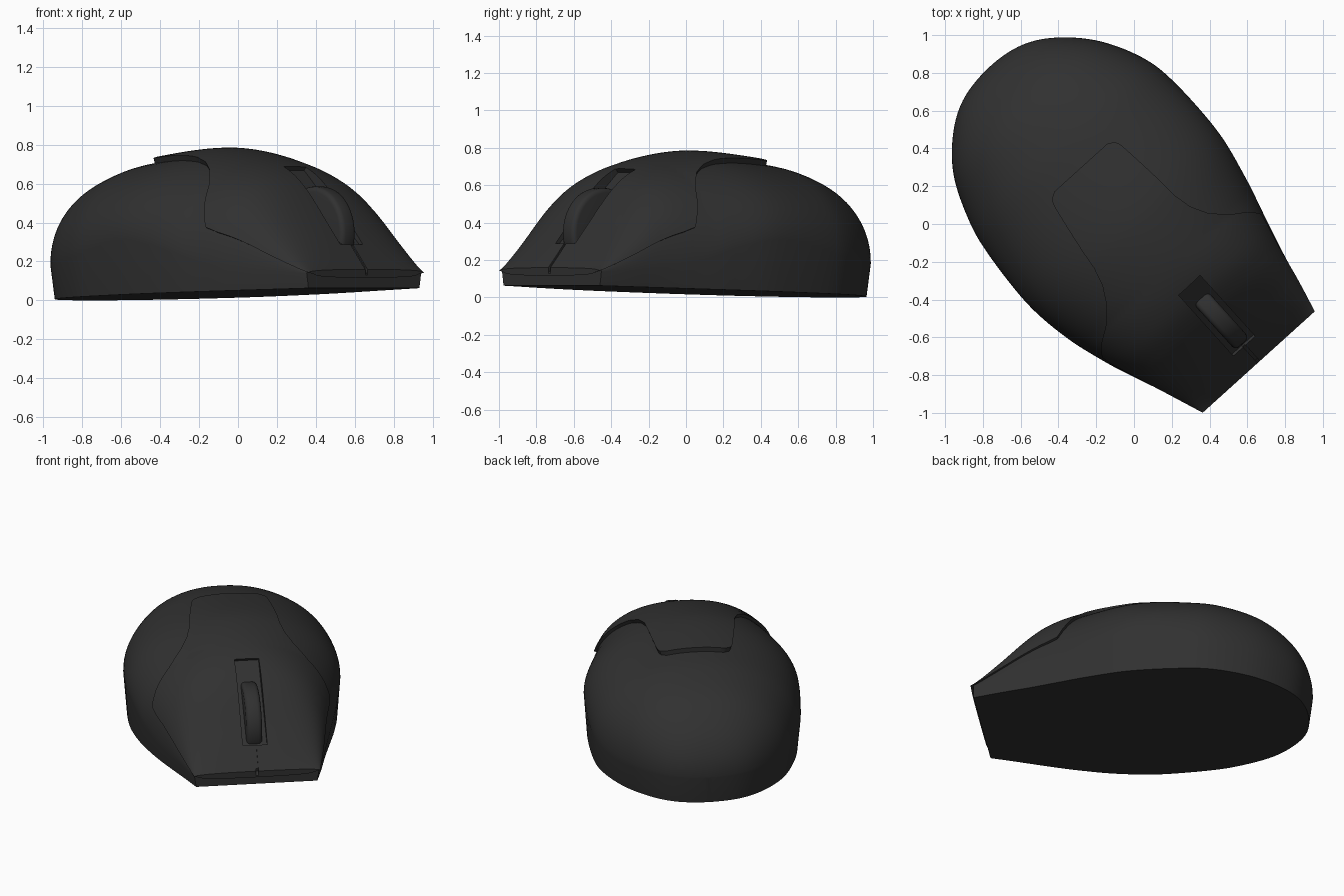
import bpy, bmesh, math
from mathutils import Matrix

if "Cube" in bpy.data.objects:
    bpy.data.objects.remove(bpy.data.objects["Cube"])

# Stations along the mouse: position, half width, crown height, sideways shift
KEYS = [(-1.13, 0, .18, 0), (-1.10, .205, .33, -.008), (-1.005, .37, .475, -.01),
        (-.84, .522, .605, -.008), (-.62, .627, .685, -.002), (-.41, .67, .722, -.008),
        (-.07, .68, .755, -.022), (.2, .638, .735, -.032), (.43, .574, .675, -.032),
        (.6, .519, .57, -.025), (.8, .453, .355, -.01), (.985, .39, .147, 0)]
# Button plate edge: position, fraction of the half width
EDGE = [(-.41, .27), (-.39, .32), (-.36, .34), (.03, .41), (.13, .46), (.22, .55), (.3, .69),
        (.36, .86), (.41, .95), (.48, .96), (.99, .995)]
LAST = len(KEYS) - 1


def station(s):
    """Smooth interpolation of the stations (Catmull-Rom)."""
    i = min(int(s), LAST - 1)
    t = s - i
    u, w, z, c = KEYS[1]
    before = (u, -w, .36 - z, c) if i == 0 else KEYS[i - 1]
    b, d = KEYS[i], KEYS[i + 1]
    after = KEYS[i + 2] if i + 2 <= LAST else tuple(2 * q - p for p, q in zip(b, d))
    return [.5 * (2 * q + (r - p) * t + (2 * p - 5 * q + 4 * r - e) * t * t
                  + (3 * q - p - 3 * r + e) * t ** 3)
            for p, q, r, e in zip(before, b, d, after)]


def power(u):
    """Squareness of the cross-section: round in the middle, flat at the front."""
    front = max(0, min(1, (u - .3) / .6))
    return 2.2 - .25 * math.exp(-((u - .05) / .45) ** 2) + .7 * front


def point(s, angle, grow=0):
    """Point on the domed shell, optionally offset outwards."""
    u, w, z, c = station(s)
    n = power(u)
    side = .18 - .02 * (u + 1.13) + .15 * math.exp(-((u + .08) / .45) ** 2)
    co, si = math.cos(angle), max(0, math.sin(angle))
    v = c + (w + grow) * math.copysign(abs(co) ** (2 / n), co)
    return (u, v, side + (z + grow - side) * si ** (2 / n))


def lerp_table(table, x):
    for (a, p), (b, q) in zip(table, table[1:]):
        if x <= b:
            return p + (q - p) * max(0, x - a) / (b - a)
    return table[-1][1]


material = bpy.data.materials.new("dark_plastic")
material.diffuse_color = (.03, .03, .03, 1)
material.use_nodes = True
material.node_tree.nodes["Principled BSDF"].inputs["Base Color"].default_value = material.diffuse_color


def loft(name, loops):
    """Closed solid through a row of closed loops."""
    bm = bmesh.new()
    rows = [[bm.verts.new(p) for p in loop] for loop in loops]
    count = len(rows[0])
    for a, b in zip(rows, rows[1:]):
        for j in range(count):
            k = (j + 1) % count
            bm.faces.new((a[j], a[k], b[k], b[j]))
    bm.faces.new(rows[0])
    bm.faces.new(rows[-1])
    bmesh.ops.remove_doubles(bm, verts=bm.verts[:], dist=.0005)
    bmesh.ops.recalc_face_normals(bm, faces=bm.faces[:])
    mesh = bpy.data.meshes.new(name)
    bm.to_mesh(mesh)
    bm.free()
    ob = bpy.data.objects.new(name, mesh)
    bpy.context.collection.objects.link(ob)
    return ob


def activate(ob):
    bpy.ops.object.select_all(action='DESELECT')
    ob.select_set(True)
    bpy.context.view_layer.objects.active = ob


def box(name, location, size, pitch):
    bpy.ops.mesh.primitive_cube_add(size=1, location=location, rotation=(0, pitch, 0))
    ob = bpy.context.object
    ob.name = name
    ob.scale = size
    ob.hide_render = True
    return ob


# Main body: domed arch above a slightly tucked skirt and flat, tilted base
loops = []
rows = 88
for i in range(rows + 1):
    s = (LAST - .1) * i / rows
    u, w, z, c = station(s)
    base = .03 * (u + 1.13)
    arch = [point(s, math.pi * j / 48) for j in range(49)]
    foot = u * .98 if u < 0 else u
    loops.append([(foot, c + .97 * w, base)] + arch + [(foot, c - .97 * w, base)])
body = loft("body", loops)

# Button plate: raised shell that flares over the front sides
loops = []
rows = 84
for i in range(rows + 1):
    s = 5 + (LAST - 5) * i / rows
    u = station(s)[0]
    limit = math.acos(lerp_table(EDGE, u) ** (power(u) / 2))
    angles = [limit + (math.pi - 2 * limit) * j / 40 for j in range(41)]
    lift = .03 - .018 * max(0, min(1, u / .6))
    loops.append([point(s, a, lift) for a in angles]
                 + [point(s, a, -.03) for a in reversed(angles)])
plate = loft("button_plate", loops)

# Wheel slot and the split between the two buttons
cutters = [box("slot_cutter", (.72, 0, .56), (.59, .155, .24), math.radians(42)),
           box("split_cutter", (.93, 0, .25), (.34, .016, .08), math.radians(48))]
for part, tools in ((body, cutters[:1]), (plate, cutters)):
    activate(part)
    for tool in tools:
        mod = part.modifiers.new("cut", 'BOOLEAN')
        mod.operation = 'DIFFERENCE'
        mod.solver = 'EXACT'
        mod.object = tool
        bpy.ops.object.modifier_apply(modifier=mod.name)
for tool in cutters:
    bpy.data.objects.remove(tool)

# Scroll wheel
bpy.ops.mesh.primitive_cylinder_add(vertices=64, radius=.24, depth=.1, location=(.615, 0, .345),
                                    rotation=(math.pi / 2, 0, 0))
wheel = bpy.context.object
wheel.name = "scroll_wheel"
bevel = wheel.modifiers.new("round", 'BEVEL')
bevel.width = .025
bevel.segments = 3
bpy.ops.object.modifier_apply(modifier=bevel.name)

# Turn the finished mouse to its resting direction
turn = Matrix.Rotation(math.radians(-47.9), 4, 'Z')
for ob in (body, plate, wheel):
    ob.matrix_world = turn @ ob.matrix_basis
    ob.data.materials.clear()
    ob.data.materials.append(material)
    activate(ob)
    bpy.ops.object.shade_smooth_by_angle(angle=math.radians(35))
